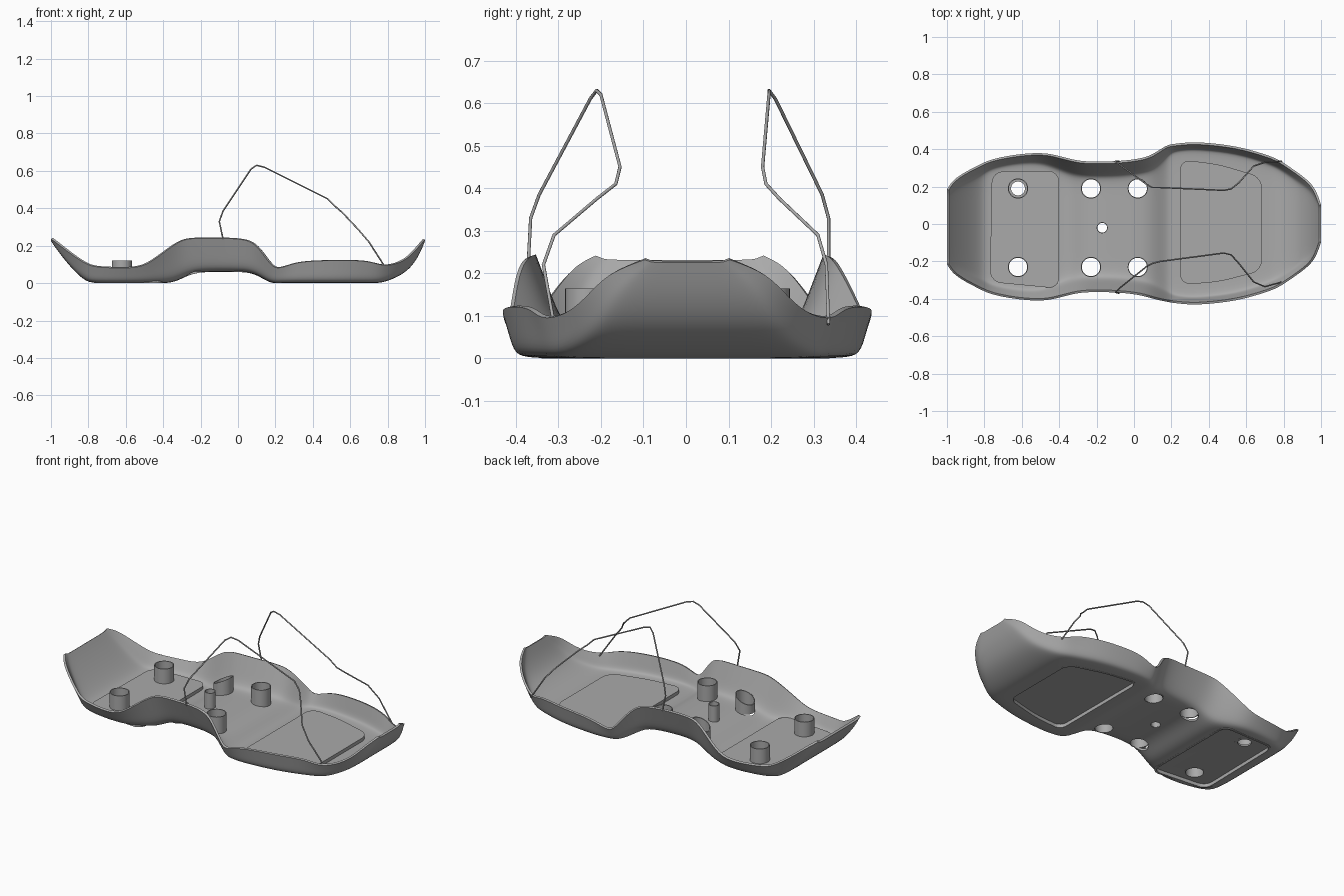
import bpy, bmesh, math
from mathutils import Vector

scene = bpy.context.scene
default_cube = bpy.data.objects.get("Cube")
if default_cube:
    bpy.data.objects.remove(default_cube, do_unlink=True)

# single grey material
grey = bpy.data.materials.new("plain grey")
grey.use_nodes = True
grey.diffuse_color = (0.4, 0.4, 0.4, 1)
for node in grey.node_tree.nodes:
    if node.type == "BSDF_PRINCIPLED":
        node.inputs["Base Color"].default_value = grey.diffuse_color


def add_object(name, bm):
    """Turn a bmesh into a scene object with the grey material."""
    mesh = bpy.data.meshes.new(name)
    bm.to_mesh(mesh)
    bm.free()
    mesh.materials.append(grey)
    obj = bpy.data.objects.new(name, mesh)
    scene.collection.objects.link(obj)
    return obj


def finish(obj, cutters=()):
    """Cut holes, bake the modifiers and smooth all but sharp edges."""
    for cutter in cutters:
        boolean = obj.modifiers.new("hole", "BOOLEAN")
        boolean.operation = "DIFFERENCE"
        boolean.solver = "EXACT"
        boolean.object = cutter
    depsgraph = bpy.context.evaluated_depsgraph_get()
    depsgraph.update()
    baked = bpy.data.meshes.new_from_object(obj.evaluated_get(depsgraph))
    obj.modifiers.clear()
    obj.data = baked
    bpy.ops.object.select_all(action="DESELECT")
    obj.select_set(True)
    bpy.context.view_layer.objects.active = obj
    bpy.ops.object.shade_smooth_by_angle(angle=math.radians(35))


def rounded_outline(bm, corners, z, radius):
    """Flat polygon with rounded corners."""
    face = bm.faces.new([bm.verts.new((x, y, z)) for x, y in corners])
    bmesh.ops.bevel(bm, geom=list(face.verts), offset=radius, segments=6,
                    profile=0.5, affect="VERTICES")
    bm.normal_update()
    return bm.faces[:][0]


def prism_cutter(corners, radius):
    bm = bmesh.new()
    face = rounded_outline(bm, corners, -0.05, radius)
    out = bmesh.ops.extrude_face_region(bm, geom=[face], use_keep_orig=True)
    moved = [v for v in out["geom"] if isinstance(v, bmesh.types.BMVert)]
    bmesh.ops.translate(bm, verts=moved, vec=(0, 0, 0.1))
    bmesh.ops.recalc_face_normals(bm, faces=bm.faces[:])
    cutter = add_object("cutter", bm)
    cutter.hide_render = True
    return cutter


def round_cutter(x, y, radius):
    bm = bmesh.new()
    bmesh.ops.create_cone(bm, cap_ends=True, segments=32, radius1=radius,
                          radius2=radius, depth=0.4)
    bmesh.ops.translate(bm, verts=bm.verts[:], vec=(x, y, 0))
    cutter = add_object("cutter", bm)
    cutter.hide_render = True
    return cutter


def tube(name, x, y, bottom, top, outer, inner, slant=0):
    """Hollow post, its top optionally slanted along x."""
    bm = bmesh.new()
    sides = 32
    rings = []
    for radius, z, tilt in ((outer, bottom, 0), (outer, top, slant),
                            (inner, top, slant), (inner, bottom, 0)):
        ring = []
        for i in range(sides):
            a = math.tau * i / sides
            dx, dy = radius * math.cos(a), radius * math.sin(a)
            ring.append(bm.verts.new((x + dx, y + dy, z + tilt * (dx - outer * (1 if tilt > 0 else -1)))))
        rings.append(ring)
    for k in range(4):
        low, high = rings[k], rings[(k + 1) % 4]
        for i in range(sides):
            j = (i + 1) % sides
            bm.faces.new((low[i], low[j], high[j], high[i]))
    finish(add_object(name, bm))


# tray shell: x, floor height, rim height, rim half width, wall inset
stations = [
    (-1, .225, .235, .2, .03), (-.97, .18, .215, .25, .04),
    (-.9, .09, .16, .295, .05), (-.82, .01, .105, .335, .05),
    (-.77, 0, .085, .36, .045), (-.65, 0, .08, .385, .045),
    (-.52, 0, .08, .397, .05), (-.44, 0, .13, .39, .06),
    (-.35, 0, .2, .365, .07), (-.29, .03, .235, .352, .07),
    (-.22, .06, .24, .348, .07), (-.08, .06, .24, .35, .07),
    (.04, .06, .235, .365, .07), (.1, .045, .205, .385, .07),
    (.17, 0, .1, .418, .05), (.21, 0, .072, .425, .035),
    (.28, 0, .1, .433, .03), (.36, 0, .118, .435, .03),
    (.55, 0, .122, .415, .03), (.7, 0, .12, .37, .035),
    (.77, 0, .09, .345, .04), (.85, .03, .1, .29, .04),
    (.92, .075, .14, .24, .04), (.97, .15, .2, .19, .03),
    (1, .225, .232, .1, .02)]


def cross_section(x, floor, rim, half, inset):
    shift = -0.015 if x < 0.15 else 0.003
    edge = half - inset
    side = [(half, rim), (half - inset / 2, (rim + floor) / 2),
            (half - inset * 0.9, floor + (rim - floor) * 0.1),
            (edge - 0.03, floor), (edge / 2, floor)]
    points = [(-y, z) for y, z in side] + [(0, floor)] + side[::-1]
    return [Vector((x, y + shift, z)) for y, z in points]


bm = bmesh.new()
rows = [[bm.verts.new(p) for p in cross_section(*s)] for s in stations]
for a, b in zip(rows, rows[1:]):
    for j in range(len(a) - 1):
        bm.faces.new((a[j], b[j], b[j + 1], a[j + 1]))
shell = add_object("tray_shell", bm)
subdivide = shell.modifiers.new("smooth", "SUBSURF")
subdivide.levels = subdivide.render_levels = 2
subdivide.boundary_smooth = "PRESERVE_CORNERS"
thicken = shell.modifiers.new("thickness", "SOLIDIFY")
thicken.thickness = 0.012
thicken.offset = 1

# raised floor pads, hollow underneath
pads = {
    "small_floor_pad": [(-.77, -.31), (-.4, -.345), (-.4, .285), (-.76, .28)],
    "large_floor_pad": [(.245, -.325), (.45, -.31), (.685, -.25),
                        (.685, .25), (.45, .32), (.245, .345)]}
end_posts = [(-.62, -.23), (-.62, .19)]
middle_posts = [(x, y) for x in (-.23, .02) for y in (-.23, .19)]
bore = 0.05

shell_cutters = [round_cutter(x, y, bore) for x, y in middle_posts]
shell_cutters.append(round_cutter(-.17, -.02, 0.027))
pad_cutters = [round_cutter(x, y, bore) for x, y in end_posts]

for name, corners in pads.items():
    shell_cutters.append(prism_cutter(corners, 0.06))
    bm = bmesh.new()
    lid = rounded_outline(bm, corners, 0, 0.06)
    out = bmesh.ops.extrude_face_region(bm, geom=[lid])
    moved = [v for v in out["geom"] if isinstance(v, bmesh.types.BMVert)]
    bmesh.ops.translate(bm, verts=moved, vec=(0, 0, 0.032))
    bottom = [f for f in bm.faces if all(v.co.z < 0.01 for v in f.verts)]
    bmesh.ops.delete(bm, geom=bottom, context="FACES")
    bmesh.ops.recalc_face_normals(bm, faces=bm.faces[:])
    top = max(bm.faces, key=lambda f: f.calc_center_median().z)
    if top.normal.z < 0:
        bmesh.ops.reverse_faces(bm, faces=bm.faces[:])
    pad = add_object(name, bm)
    wall = pad.modifiers.new("thickness", "SOLIDIFY")
    wall.thickness = 0.012
    wall.offset = -1
    wall.use_even_offset = True
    finish(pad, pad_cutters if name.startswith("small") else ())

finish(shell, shell_cutters)
for cutter in shell_cutters + pad_cutters:
    bpy.data.objects.remove(cutter, do_unlink=True)

# hollow posts
for i, (x, y) in enumerate(end_posts):
    tube(f"end_post_{i}", x, y, 0.02, 0.12, 0.054, 0.049)
tube("end_post_lip", *end_posts[1], 0.02, 0.03, 0.052, 0.037)
for i, (x, y) in enumerate(middle_posts):
    slant = 0.5 if x < -0.1 else 0
    tube(f"middle_post_{i}", x, y, 0.06, 0.165, 0.054, 0.049, slant)
tube("small_middle_post", -.17, -.02, 0.06, 0.165, 0.03, 0.026)

# side wires: x, front y, back y, z
wire_path = [
    (-.08, -.37, .335, .235), (-.1, -.365, .335, .33), (-.08, -.345, .32, .385),
    (.07, -.225, .21, .61), (.1, -.21, .195, .63), (.14, -.2, .195, .62),
    (.48, -.155, .18, .45), (.52, -.165, .188, .41), (.56, -.21, .22, .375),
    (.64, -.31, .31, .29), (.7, -.335, .33, .22), (.79, -.31, .335, .08)]
for name, column in (("front_wire", 1), ("back_wire", 2)):
    curve = bpy.data.curves.new(name, "CURVE")
    curve.dimensions = "3D"
    curve.bevel_depth = 0.004
    curve.bevel_resolution = 2
    curve.use_fill_caps = True
    curve.materials.append(grey)
    spline = curve.splines.new("POLY")
    spline.points.add(len(wire_path) - 1)
    for point, row in zip(spline.points, wire_path):
        point.co = (row[0], row[column], row[3], 1)
    scene.collection.objects.link(bpy.data.objects.new(name, curve))
